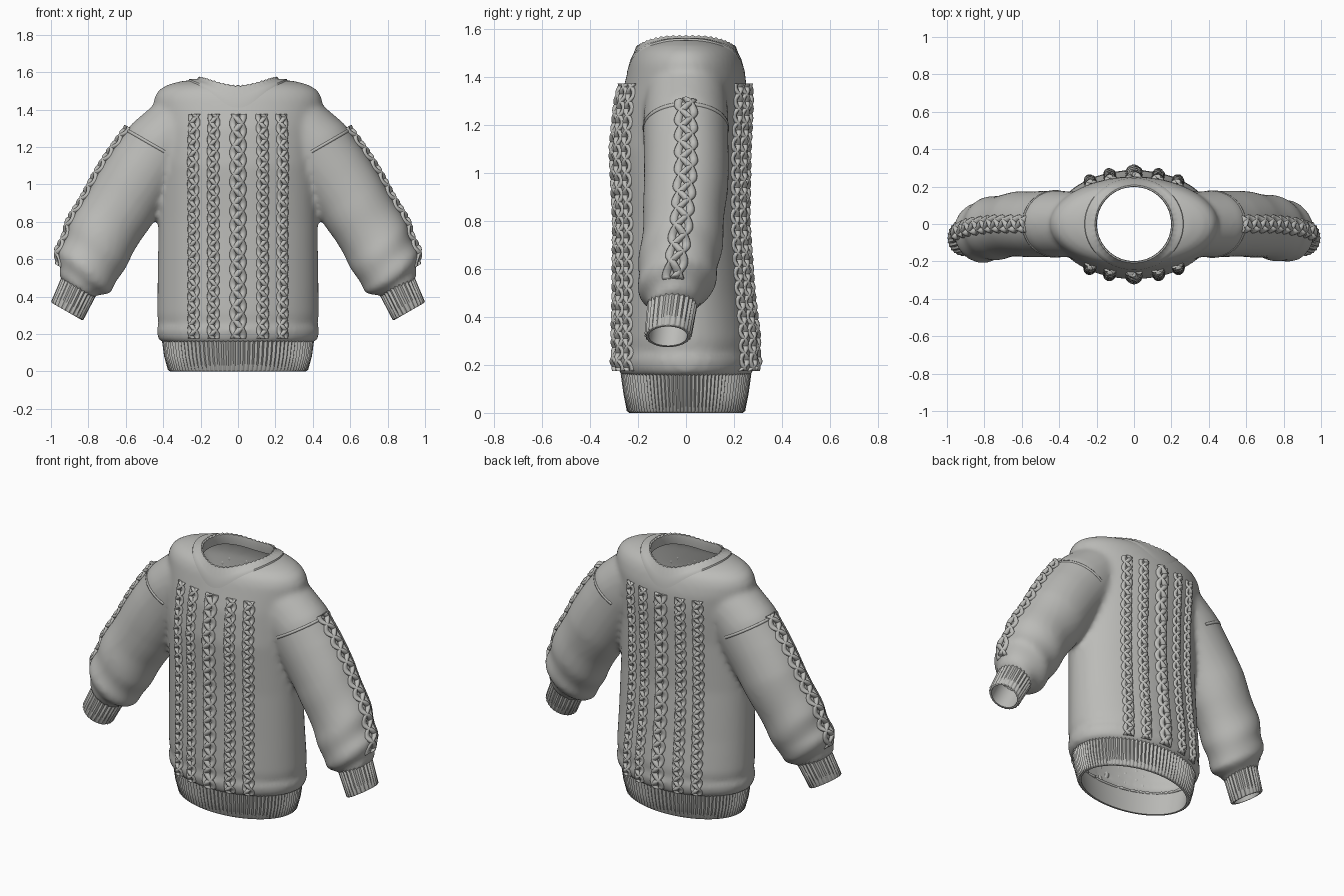
import bpy, bmesh, math
from mathutils import Vector
from mathutils.bvhtree import BVHTree

if "Cube" in bpy.data.objects:
    bpy.data.objects.remove(bpy.data.objects["Cube"])

wool = bpy.data.materials.new("grey wool")
wool.use_nodes = True
wool.diffuse_color = (0.5, 0.5, 0.48, 1)
bsdf = wool.node_tree.nodes["Principled BSDF"]
bsdf.inputs["Base Color"].default_value = wool.diffuse_color
bsdf.inputs["Roughness"].default_value = 0.8
TAU = 2 * math.pi


def loft(bm, rings, caps=False, loop=False):
    """Skin a list of closed rings."""
    rows = [[bm.verts.new(p) for p in ring] for ring in rings]
    pairs = list(zip(rows, rows[1:])) + ([(rows[-1], rows[0])] if loop else [])
    n = len(rows[0])
    for a, b in pairs:
        for i in range(n):
            j = (i + 1) % n
            bm.faces.new((a[i], a[j], b[j], b[i]))
    if caps:
        bm.faces.new(rows[0])
        bm.faces.new(rows[-1])


def finish(bm, name, angle=50):
    bmesh.ops.recalc_face_normals(bm, faces=bm.faces[:])
    mesh = bpy.data.meshes.new(name)
    bm.to_mesh(mesh)
    bm.free()
    mesh.materials.append(wool)
    ob = bpy.data.objects.new(name, mesh)
    bpy.context.collection.objects.link(ob)
    bpy.ops.object.select_all(action='DESELECT')
    ob.select_set(True)
    bpy.context.view_layer.objects.active = ob
    bpy.ops.object.shade_smooth_by_angle(angle=math.radians(angle))
    return ob


def angles(n):
    return [TAU * i / n for i in range(n)]


def sample(table, u):
    i = min(int(u), len(table) - 2)
    return [a + (b - a) * (u - i) for a, b in zip(table[i], table[i + 1])]


# torso sections: height, half width, half depth, depth centre
TORSO = [(.15, .39, .26, 0), (.17, .425, .28, 0), (.22, .437, .292, 0), (.255, .425, .28, 0),
         (.30, .433, .287, 0), (.5, .43, .272, -.01), (.8, .425, .26, -.02), (1.1, .425, .27, -.025),
         (1.3, .435, .265, -.01), (1.4, .45, .25, 0), (1.46, .45, .235, 0), (1.505, .425, .215, 0),
         (1.535, .37, .18, 0), (1.555, .29, .12, 0)]
# sleeve stations: centre x, y, z, radius in the front plane, radius in depth
SLEEVE = [(.30, 0, 1.33, .18, .17), (.40, 0, 1.22, .20, .178), (.50, 0, 1.08, .2, .178),
          (.60, 0, .93, .195, .175), (.68, -.01, .80, .188, .17), (.74, -.02, .69, .188, .17),
          (.775, -.03, .62, .178, .168), (.805, -.04, .55, .175, .165), (.825, -.05, .50, .158, .145),
          (.845, -.055, .465, .122, .115), (.86, -.06, .435, .09, .09)]
OUT = Vector((.87, 0, .5))


def flip(p, s):
    return Vector((p[0] * s, p[1], p[2]))


# solid torso and sleeves, fused into one soft form
bm = bmesh.new()
loft(bm, [[(a * math.cos(t), c + b * math.sin(t), z) for t in angles(64)]
          for z, a, b, c in TORSO], caps=True)
for s in (1, -1):
    rings = []
    for k in range(51):
        u = k / 5
        x, y, z, rn, ry = sample(SLEEVE, u)
        ring = []
        for t in angles(40):
            fold = .011 * (u / 10) ** 1.3 * math.sin(2.7 * u + 1.4 * math.cos(t) + s * math.sin(t))
            p = Vector((x, y, z)) + OUT * (rn + fold) * math.cos(t)
            p.y += (ry + fold) * math.sin(t)
            ring.append(flip(p, s))
        rings.append(ring)
    loft(bm, rings, caps=True)
body = finish(bm, "sweater_body", 80)
mod = body.modifiers.new("fuse", 'REMESH')
mod.mode = 'VOXEL'
mod.voxel_size = .017
mod = body.modifiers.new("soften", 'SMOOTH')
mod.factor = .5
mod.iterations = 8
for name in ("fuse", "soften"):
    bpy.ops.object.modifier_apply(modifier=name)

# keep the closed form for laying details, then open neck, hem and wrists
bm = bmesh.new()
bm.from_mesh(body.data)
skin = BVHTree.FromBMesh(bm)
wrists = [flip(SLEEVE[-1], s) for s in (1, -1)]


def opening(f):
    c = f.calc_center_median()
    neck = c.z > 1.3 and math.hypot(c.x, c.y) < .212
    hem = c.z < .2 and (c.x / .375) ** 2 + (c.y / .245) ** 2 < 1
    return neck or hem or any((c - w).length < .08 for w in wrists)


bmesh.ops.delete(bm, geom=[f for f in bm.faces if opening(f)], context='FACES')
for f in bm.faces:
    f.smooth = True
bm.to_mesh(body.data)
bm.free()
if not body.data.materials:
    body.data.materials.append(wool)
mod = body.modifiers.new("cloth", 'SOLIDIFY')
mod.thickness = .012
mod.offset = -1


def drop(origin, direction, fallback):
    hit = skin.ray_cast(origin, direction)[0]
    return hit if hit else Vector(fallback)


# ribbed hem
bm = bmesh.new()
RIBS = 96
HEM = [(0, .363, .236, 0), (.008, .37, .242, 1), (.08, .39, .256, 1), (.165, .402, .268, 1),
       (.165, .385, .25, 0), (0, .35, .224, 0)]
loft(bm, [[((a + w * .005 * math.cos(RIBS * t)) * math.cos(t),
            (b + w * .005 * math.cos(RIBS * t)) * math.sin(t), z) for t in angles(RIBS * 4)]
          for z, a, b, w in HEM], loop=True)
finish(bm, "hem_band")

# ribbed cuffs
for s, label in ((1, "left"), (-1, "right")):
    bm = bmesh.new()
    top, end = Vector((.842, -.054, .475)), Vector((.915, -.075, .32))
    rings = []
    for k, r, w in ((0, .102, 1), (.5, .098, 1), (.97, .095, 1), (1, .091, 0), (1, .08, 0), (0, .085, 0)):
        ring = []
        for t in angles(26 * 4):
            rad = r + w * .004 * math.cos(26 * t)
            p = top.lerp(end, k) + OUT * rad * math.cos(t)
            p.y += rad * math.sin(t)
            ring.append(flip(p, s))
        rings.append(ring)
    loft(bm, rings, loop=True)
    finish(bm, label + "_cuff")

# collar band lying on the shoulders, with a knitted rim
bm = bmesh.new()
rings = []
for rx, ry, lift in ((.203, .203, -.05), (.198, .198, -.01), (.2, .2, .012), (.208, .208, .018),
                     (.218, .216, .009), (.24, .232, .009), (.262, .245, .008), (.268, .25, -.01)):
    ring = []
    for t in angles(192):
        stitch = .003 * math.cos(48 * t) if .01 < lift and rx < .21 else 0
        x, y = rx * math.cos(t), ry * math.sin(t)
        p = drop(Vector((x, y, 2)), Vector((0, 0, -1)), (x, y, 1.45))
        ring.append((x, y, p.z + lift + stitch))
    rings.append(ring)
loft(bm, rings)
finish(bm, "collar")


def braid(bm, path, out, side, width, thick, period):
    """Three plaited strands pressed onto the cloth along a path."""
    out = out.normalized()
    for strand in range(3):
        rings, run = [], 0
        for k, c in enumerate(path):
            run += (c - path[k - 1]).length if k else 0
            phase = TAU * (run / period + strand / 3)
            base = c + side * width * math.sin(phase)
            p = drop(base + out * .5, -out, base)
            p = p + out * (.006 + .009 * math.cos(2 * phase))
            rings.append([p + side * thick * math.cos(t) + out * thick * .8 * math.sin(t)
                          for t in angles(8)])
        loft(bm, rings, caps=True)


# cable columns on the front and back
for face, label in ((-1, "front"), (1, "back")):
    for i, x in enumerate((-.245, -.13, 0, .13, .245)):
        bm = bmesh.new()
        out = Vector((x * 1.3, face, 0)).normalized()
        side = out.cross(Vector((0, 0, 1)))
        path = [Vector((x, face * .26, .175 + 1.2 * k / 140)) for k in range(141)]
        big = 1.3 if x == 0 else 1
        braid(bm, path, out, side, .021 * big, .0145 * big, .18 * big)
        finish(bm, f"{label}_cable_{i + 1}", 80)

# sleeve cables and shoulder seams
for s, label in ((1, "left"), (-1, "right")):
    bm = bmesh.new()
    path = [flip(sample(SLEEVE, 1.1 + 7.2 * k / 110), s) for k in range(111)]
    braid(bm, path, flip(OUT, s), Vector((0, 1, 0)), .032, .018, .24)
    finish(bm, label + "_sleeve_cable", 80)

    bm = bmesh.new()
    centre, along = flip((.42, 0, 1.19), s), flip((.5, 0, -.87), s)
    rings = []
    for k in range(49):
        t = math.radians(-100 + 200 * k / 48)
        ray = flip(OUT, s) * math.cos(t) + Vector((0, math.sin(t), 0))
        p = drop(centre + ray * .6, -ray, centre + ray * .2)
        rings.append([p + ray * .004 * math.cos(a) + along * .009 * math.sin(a) for a in angles(6)])
    loft(bm, rings, caps=True)
    finish(bm, label + "_sleeve_seam", 80)
